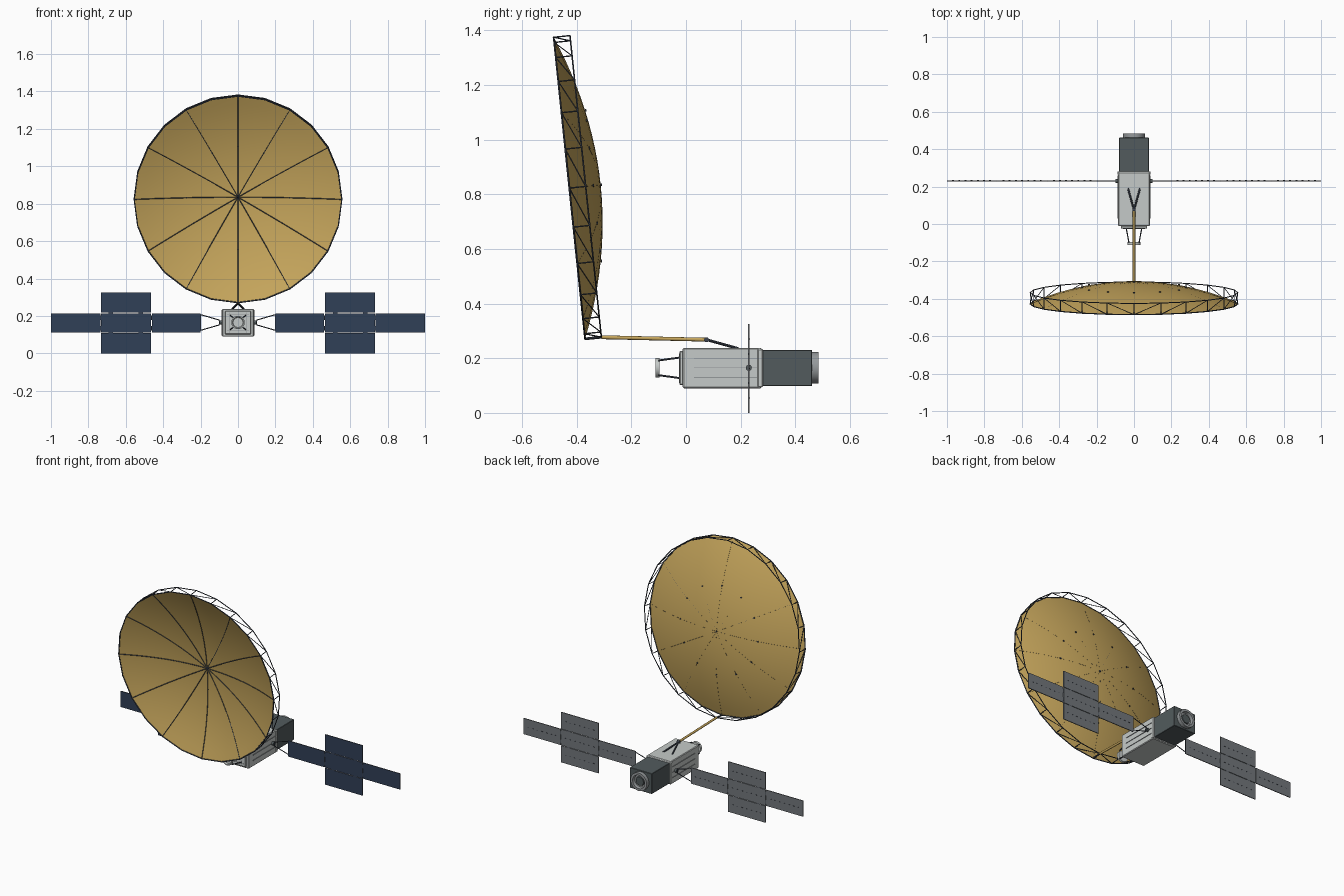
import bpy, bmesh, math
from mathutils import Vector, Matrix

cube = bpy.data.objects.get("Cube")
if cube:
    bpy.data.objects.remove(cube)


def material(name, r, g, b):
    m = bpy.data.materials.new(name)
    m.use_nodes = True
    m.diffuse_color = (r, g, b, 1)
    bsdf = next(n for n in m.node_tree.nodes if n.type == 'BSDF_PRINCIPLED')
    bsdf.inputs["Base Color"].default_value = (r, g, b, 1)
    return m


GOLD = material("gold_mesh", 0.58, 0.39, 0.11)
FRAME = material("dark_frame", 0.045, 0.055, 0.075)
WHITE = material("light_grey_body", 0.56, 0.59, 0.58)
DARK = material("charcoal_module", 0.085, 0.105, 0.11)
STEEL = material("mid_grey_metal", 0.3, 0.32, 0.33)
CELL = material("navy_solar_cells", 0.03, 0.05, 0.095)
BACK = material("grey_panel_back", 0.17, 0.185, 0.2)


def finish(name, bm, *mats, smooth=False):
    mesh = bpy.data.meshes.new(name)
    bm.to_mesh(mesh)
    bm.free()
    for m in mats:
        mesh.materials.append(m)
    ob = bpy.data.objects.new(name, mesh)
    bpy.context.collection.objects.link(ob)
    if smooth:
        bpy.ops.object.select_all(action='DESELECT')
        ob.select_set(True)
        bpy.context.view_layer.objects.active = ob
        bpy.ops.object.shade_smooth_by_angle(angle=math.radians(35))
    return ob


def add_box(bm, lo, hi):
    lo, hi = Vector(lo), Vector(hi)
    mat = Matrix.Translation((lo + hi) / 2) @ Matrix.Diagonal((hi - lo).to_4d())
    return bmesh.ops.create_cube(bm, size=1, matrix=mat)["verts"]


def box(name, lo, hi, mat, bevel=0):
    bm = bmesh.new()
    add_box(bm, lo, hi)
    if bevel:
        bmesh.ops.bevel(bm, geom=bm.edges[:], offset=bevel, segments=1, affect='EDGES')
    return finish(name, bm, mat)


def bars(name, pairs, radius, mat, sides=6):
    bm = bmesh.new()
    for a, b in pairs:
        a, b = Vector(a), Vector(b)
        turn = (b - a).to_track_quat('Z', 'Y').to_matrix().to_4x4()
        bmesh.ops.create_cone(bm, cap_ends=True, segments=sides, radius1=radius, radius2=radius,
                              depth=(b - a).length, matrix=Matrix.Translation((a + b) / 2) @ turn)
    return finish(name, bm, mat, smooth=sides > 8)


def lathe(name, profile, z, mat, sides=32):
    """Spin a (radius, y) profile about the y direction at height z."""
    bm = bmesh.new()
    verts = [bm.verts.new((r, y, z)) for r, y in profile]
    edges = [bm.edges.new(pair) for pair in zip(verts, verts[1:])]
    bmesh.ops.spin(bm, geom=verts + edges, cent=(0, 0, z), axis=(0, 1, 0),
                   angle=math.tau, steps=sides, use_duplicate=False)
    bmesh.ops.remove_doubles(bm, verts=bm.verts, dist=0.0001)
    bmesh.ops.recalc_face_normals(bm, faces=bm.faces)
    return finish(name, bm, mat, smooth=True)


# Tilted dish frame
SIDES, RADIUS, DEPTH, RING = 24, 0.555, 0.115, 0.06
CENTRE = Vector((0, -0.427, 0.823))
AXIS = Vector((0, 0.9946, 0.1035))
UP = Vector((0, -0.1035, 0.9946))


def dish_point(t, step, offset=0.0):
    """Point on the bowl: t is the radius fraction, step the side number."""
    a = math.tau * step / SIDES
    flat = Vector((math.sin(a), 0, 0)) + UP * math.cos(a)
    return CENTRE + flat * (RADIUS * t) + AXIS * (DEPTH * (1 - t * t) + offset)


# Reflector bowl
bm = bmesh.new()
RINGS = 12
hub = bm.verts.new(dish_point(0, 0))
rows = [[bm.verts.new(dish_point(k / RINGS, s)) for s in range(SIDES)] for k in range(1, RINGS + 1)]
for s in range(SIDES):
    n = (s + 1) % SIDES
    bm.faces.new((hub, rows[0][s], rows[0][n]))
    for inner, outer in zip(rows, rows[1:]):
        bm.faces.new((inner[s], outer[s], outer[n], inner[n]))
finish("reflector_dish", bm, GOLD, smooth=True)

# Ribs on the front of the bowl and their small nodes behind it
bars("dish_ribs", [(dish_point(k / RINGS, s, -0.002), dish_point((k + 1) / RINGS, s, -0.002))
                   for s in range(0, SIDES, 2) for k in range(RINGS)], 0.0022, FRAME, 4)
bars("dish_back_nodes", [(dish_point(0.5, s), dish_point(0.5, s, 0.005))
                         for s in range(0, SIDES, 2)] + [(dish_point(0, 0), dish_point(0, 0, 0.005))],
     0.005, FRAME)

# Ring truss around the rim
front = [dish_point(1, s) for s in range(SIDES + 1)]
rear = [dish_point(1, s, RING) for s in range(SIDES + 1)]
bars("rim_front_ring", zip(front, front[1:]), 0.0035, FRAME)
bars("rim_rear_ring", zip(rear, rear[1:]), 0.003, FRAME)
bars("rim_battens", zip(front[1:], rear[1:]), 0.0025, FRAME)
bars("rim_diagonals", [(front[s], rear[s + 1]) if s < SIDES // 2 else (rear[s], front[s + 1])
                       for s in range(SIDES)], 0.0022, FRAME)

# Boom and its mounting legs
ELBOW = (0, 0.075, 0.268)
bars("dish_boom", [((0, -0.31, 0.277), ELBOW)], 0.007, GOLD, 12)
bars("boom_legs", [(ELBOW, (x, 0.19, 0.236)) for x in (-0.032, 0.032)], 0.005, FRAME, 8)
bars("boom_elbow", [((-0.009, 0.075, 0.268), (0.009, 0.075, 0.268))], 0.009, FRAME, 12)
bars("boom_root", [(dish_point(1, SIDES / 2), dish_point(1, SIDES / 2, RING))], 0.005, FRAME, 8)

# Spacecraft body
MID = 0.165
box("main_body", (-0.085, -0.012, 0.09), (0.085, 0.277, 0.238), WHITE, 0.004)
box("front_plate", (-0.07, -0.024, 0.102), (0.07, -0.01, 0.226), WHITE, 0.003)
box("body_rear_collar", (-0.088, 0.262, 0.094), (0.088, 0.282, 0.234), WHITE, 0.003)
box("rear_module", (-0.079, 0.28, 0.098), (0.079, 0.462, 0.23), DARK, 0.002)
bm = bmesh.new()
for side in (-1, 1):
    for dz in (-0.035, 0, 0.035):
        add_box(bm, (side * 0.0865 - 0.002, 0.03, MID + dz - 0.0015),
                (side * 0.0865 + 0.002, 0.26, MID + dz + 0.0015))
finish("body_side_strips", bm, STEEL)
bm = bmesh.new()
for x in (-0.045, 0.045):
    add_box(bm, (x - 0.0015, -0.026, 0.11), (x + 0.0015, -0.023, 0.218))
for z in (MID - 0.045, MID + 0.045):
    add_box(bm, (-0.06, -0.026, z - 0.0015), (0.06, -0.023, z + 0.0015))
finish("front_plate_lines", bm, STEEL)

# Rear docking ring and recessed hatch
lathe("docking_ring", [(0.058, 0.46), (0.058, 0.485), (0.043, 0.485), (0.04, 0.466), (0, 0.466)], MID, STEEL)
lathe("docking_hatch", [(0.03, 0.465), (0.027, 0.475), (0, 0.475)], MID, DARK)

# Front feed on four struts
lathe("feed_head", [(0, -0.097), (0.035, -0.097), (0.036, -0.112), (0.03, -0.112),
                    (0.026, -0.104), (0, -0.104)], MID, WHITE)
bars("feed_struts", [((sx * 0.042, -0.02, MID + sz * 0.038), (sx * 0.027, -0.1, MID + sz * 0.027))
                     for sx in (-1, 1) for sz in (-1, 1)], 0.0035, FRAME)

# Solar wings
Y = 0.23
SHEETS = [("inner_panel", 0.2, 0.461, 0.111, 0.214), ("lower_panel", 0.465, 0.732, 0.0, 0.108),
          ("middle_panel", 0.465, 0.732, 0.111, 0.214), ("upper_panel", 0.465, 0.732, 0.217, 0.325),
          ("outer_panel", 0.736, 1.0, 0.111, 0.214)]
for label, side in (("left", 1), ("right", -1)):
    for part, x0, x1, z0, z1 in SHEETS:
        bm = bmesh.new()
        xa, xb = sorted((side * x0, side * x1))
        add_box(bm, (xa, Y - 0.0025, z0), (xb, Y + 0.0025, z1))
        # Cells on the front face only
        for f in bm.faces:
            f.normal_update()
            f.material_index = 0 if f.normal.y < -0.5 else 1
        finish(label + "_" + part, bm, CELL, BACK)
    # Fasteners and hinges on the panel backs
    bm = bmesh.new()
    for part, x0, x1, z0, z1 in SHEETS:
        for k in range(1, 8):
            x, z = side * (x0 + (x1 - x0) * k / 8), (z0 + z1) / 2
            add_box(bm, (x - 0.005, Y, z - 0.0015), (x + 0.005, Y + 0.004, z + 0.0015))
    finish(label + "_panel_fasteners", bm, FRAME)
    bars(label + "_panel_hinges", [((side * x, Y, z - 0.012), (side * x, Y, z + 0.012))
                                   for x in (0.463, 0.734) for z in (0.135, 0.19)]
         + [((side * (x - 0.012), Y, z), (side * (x + 0.012), Y, z))
            for x in (0.52, 0.68) for z in (0.1095, 0.2155)], 0.003, FRAME)
    # Yoke and pivot
    tip = 0.1
    bars(label + "_wing_yoke", [((side * tip, Y, MID + d * 0.013), (side * 0.2, Y, MID + d * 0.042))
                                for d in (-1, 1)]
         + [((side * 0.2, Y, 0.12), (side * 0.2, Y, 0.21)),
            ((side * tip, Y, MID - 0.014), (side * tip, Y, MID + 0.014))], 0.0028, FRAME)
    bars(label + "_wing_pivot", [((side * 0.083, Y, MID), (side * 0.1, Y, MID))], 0.011, DARK, 16)
